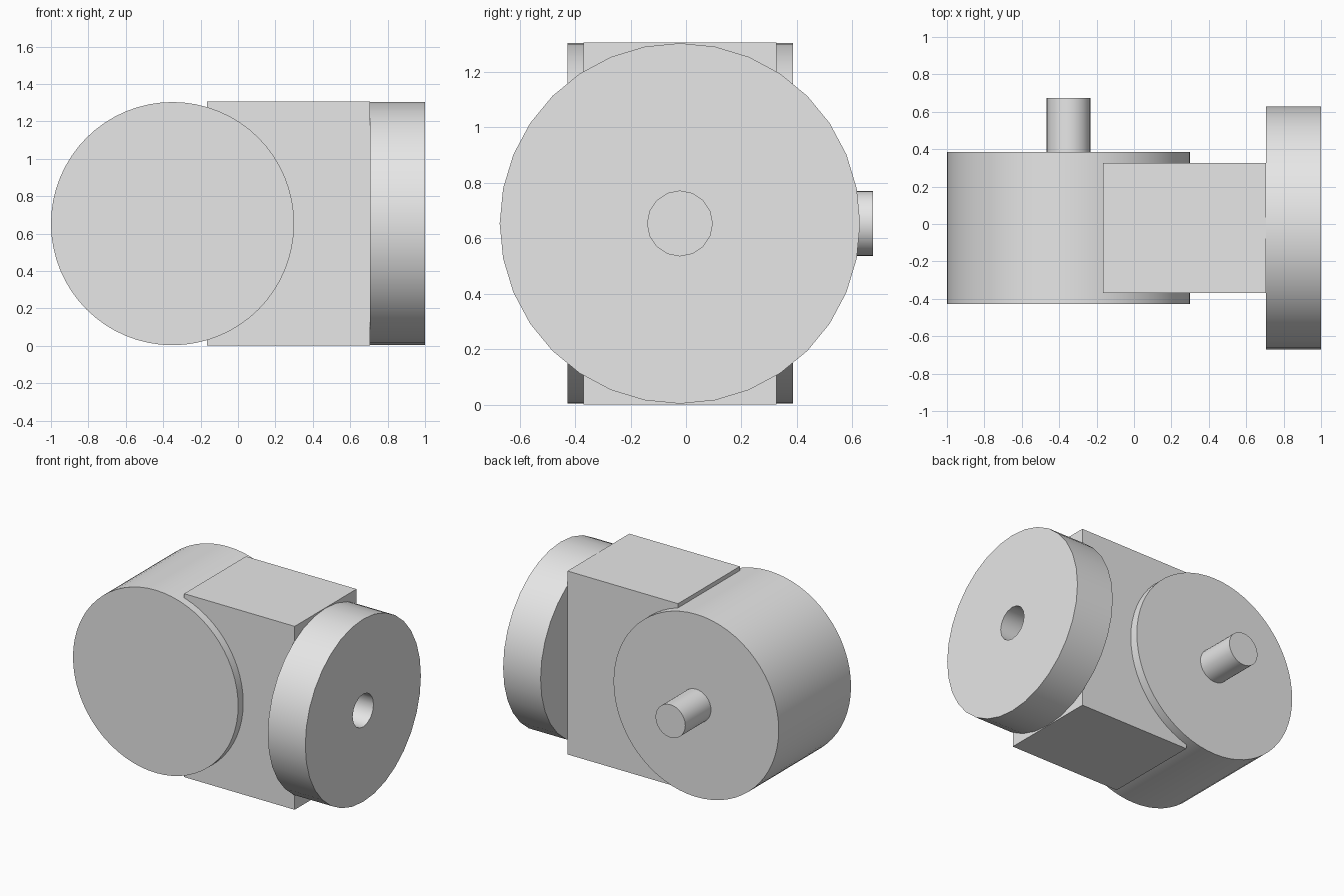
import bpy
import math

if "Cube" in bpy.data.objects:
    bpy.data.objects.remove(bpy.data.objects["Cube"], do_unlink=True)

GREY = (0.8, 0.8, 0.8, 1.0)
grey = bpy.data.materials.new("light_grey")
grey.use_nodes = True
grey.diffuse_color = GREY
grey.node_tree.nodes["Principled BSDF"].inputs["Base Color"].default_value = GREY

MID_Z = 0.653      # shared axis height
DISC_R = 0.65
PIN_R = 0.117
ROTATION = {"x": (0, math.pi / 2, 0), "y": (math.pi / 2, 0, 0)}


def finish(name):
    obj = bpy.context.object
    obj.name = name
    obj.data.materials.append(grey)
    bpy.ops.object.transform_apply(location=False, rotation=True, scale=True)
    return obj


def cylinder(name, axis, start, end, offset, radius, sides):
    """Cylinder lying along x or y, from start to end, at a sideways offset."""
    mid = (start + end) / 2
    place = (mid, offset, MID_Z) if axis == "x" else (offset, mid, MID_Z)
    bpy.ops.mesh.primitive_cylinder_add(vertices=sides, radius=radius, depth=end - start,
                                        location=place, rotation=ROTATION[axis])
    obj = finish(name)
    bpy.ops.object.shade_smooth_by_angle(angle=math.radians(35))
    return obj


# Central block joining the two discs
bpy.ops.mesh.primitive_cube_add(size=1, location=(0.27, -0.022, MID_Z))
bpy.context.object.scale = (0.87, 0.695, 1.305)
finish("connector_block")

# Hub with its pin at the back
cylinder("hub_disc", "y", -0.427, 0.386, -0.35, DISC_R, 64)
cylinder("hub_pin", "y", 0.38, 0.675, -0.35, PIN_R, 32)

# Socket disc with a round hole closed off by the block
socket = cylinder("socket_disc", "x", 0.705, 1.0, -0.022, DISC_R, 32)
cutter = cylinder("socket_hole_cutter", "x", 0.6, 1.1, -0.022, PIN_R, 16)
cutter.hide_render = True
cutter.hide_set(True)
cutter.display_type = 'WIRE'
cut = socket.modifiers.new("hole", 'BOOLEAN')
cut.operation = 'DIFFERENCE'
cut.solver = 'EXACT'
cut.object = cutter
